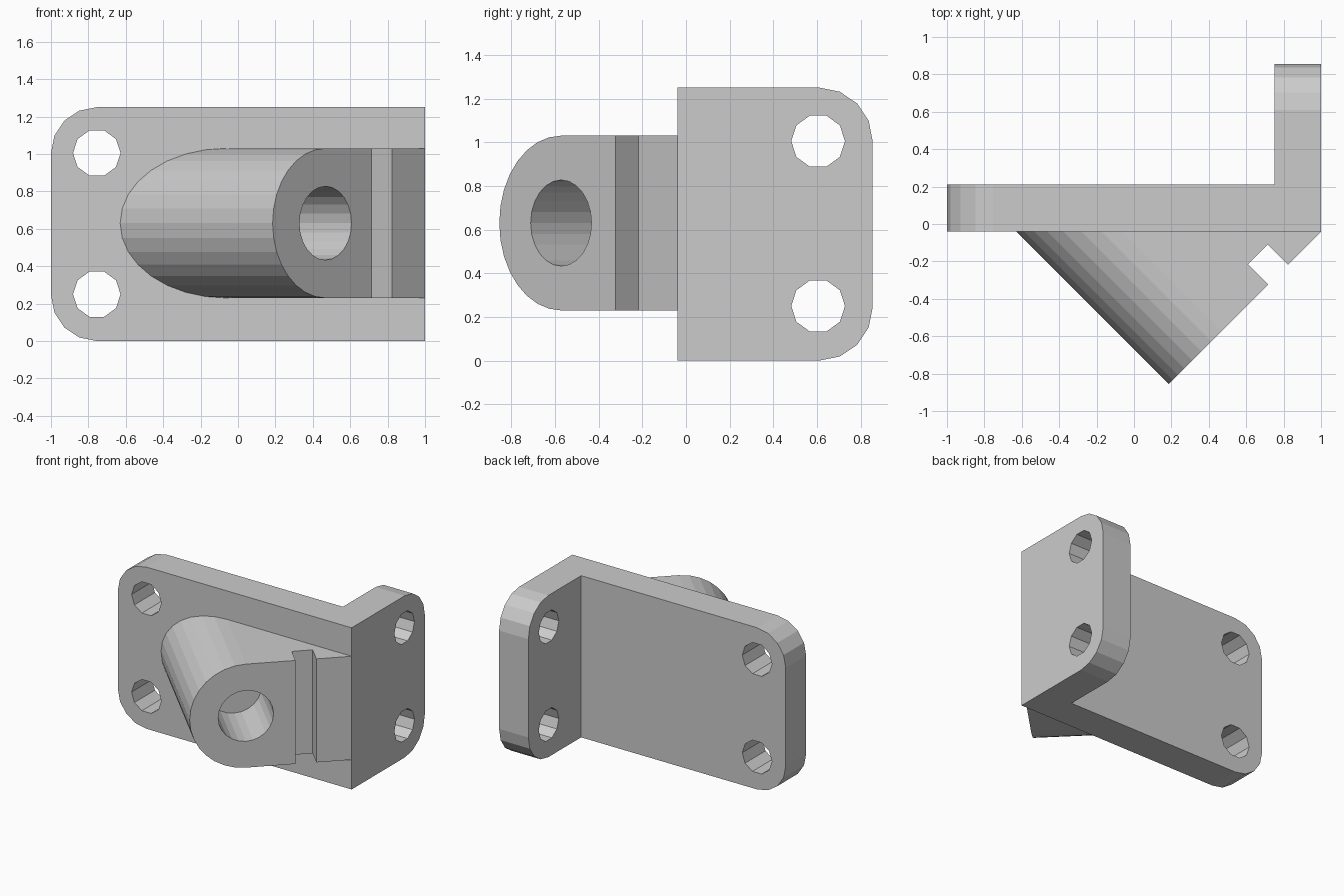
import bpy, bmesh
from math import sin, cos, pi, sqrt
from mathutils import Vector

if "Cube" in bpy.data.objects:
    bpy.data.objects.remove(bpy.data.objects["Cube"])

H = 1.25          # bracket height
TIP = Vector((0.185, -0.855, 0))           # outermost corner of the angled boss
ALONG = Vector((1, 1, 0)).normalized()     # along the boss face
INWARD = Vector((-1, 1, 0)).normalized()   # boss axis, into the plate
BOSS_R, BOSS_Z = 0.4, 0.63


def make_object(name, bm):
    bmesh.ops.recalc_face_normals(bm, faces=bm.faces)
    mesh = bpy.data.meshes.new(name)
    bm.to_mesh(mesh)
    bm.free()
    ob = bpy.data.objects.new(name, mesh)
    bpy.context.collection.objects.link(ob)
    return ob


def loft(front, back):
    """Closed solid between two matching outlines."""
    bm = bmesh.new()
    a = [bm.verts.new(p) for p in front]
    b = [bm.verts.new(p) for p in back]
    bm.faces.new(a)
    bm.faces.new(b[::-1])
    for i in range(len(a)):
        j = (i + 1) % len(a)
        bm.faces.new((a[j], a[i], b[i], b[j]))
    return bm


def prism(outline, z0, z1):
    return loft([(x, y, z0) for x, y in outline], [(x, y, z1) for x, y in outline])


def cylinder(name, start, end, side, radius, sides):
    """Cylinder between two points; 'side' is the horizontal cross direction."""
    ring = [side * radius * cos(2 * pi * i / sides)
            + Vector((0, 0, radius * sin(2 * pi * i / sides))) for i in range(sides)]
    return make_object(name, loft([start + p for p in ring], [end + p for p in ring]))


def cut(target, cutter):
    cutter.hide_render = True
    mod = target.modifiers.new("cut", 'BOOLEAN')
    mod.operation = 'DIFFERENCE'
    mod.solver = 'EXACT'
    mod.object = cutter
    bpy.context.view_layer.objects.active = target
    bpy.ops.object.modifier_apply(modifier=mod.name)
    bpy.data.objects.remove(cutter)


# L-shaped bracket with rounded free corners
bm = prism([(-1, -0.04), (1, -0.04), (1, 0.855), (0.75, 0.855), (0.75, 0.21), (-1, 0.21)], 0, H)


def is_corner(e):
    a, b = (v.co for v in e.verts)
    flat = abs(a.z - b.z) < 1e-4
    return flat and (max(a.x, b.x) < -0.99 or min(a.y, b.y) > 0.85)


bmesh.ops.recalc_face_normals(bm, faces=bm.faces)
bmesh.ops.bevel(bm, geom=[e for e in bm.edges if is_corner(e)], offset=0.245,
                segments=4, profile=0.5, affect='EDGES')
bracket = make_object("bracket_plate", bm)

# Screw holes in both wings
X, Y = Vector((1, 0, 0)), Vector((0, 1, 0))
for z in (0.25, 1.005):
    cut(bracket, cylinder("screw_cutter", Vector((-0.755, -0.3, z)),
                          Vector((-0.755, 0.5, z)), X, 0.127, 10))
    cut(bracket, cylinder("screw_cutter", Vector((0.5, 0.605, z)),
                          Vector((1.3, 0.605, z)), Y, 0.123, 10))

# Angled boss: round-ended outline swept diagonally into the plate
N = 16
outline = [(BOSS_R + BOSS_R * cos(pi / 2 + pi * i / N), BOSS_Z + BOSS_R * sin(pi / 2 + pi * i / N))
           for i in range(N + 1)]
length = 0.815 * sqrt(2)
outline += [(length, BOSS_Z - BOSS_R), (length, BOSS_Z + BOSS_R)]
face = [TIP + ALONG * u + Vector((0, 0, z)) for u, z in outline]
root = [p - INWARD * (p.y * sqrt(2)) for p in face]
boss = make_object("angled_boss", loft(face, root))

# Blind socket in the boss face
centre = TIP + ALONG * BOSS_R + Vector((0, 0, BOSS_Z))
cut(boss, cylinder("socket_cutter", centre - INWARD * 0.2, centre + INWARD * 0.475,
                   ALONG, 0.197, 24))

# Square groove across the boss face
s = 0.1
groove = [(0.715 + s, -0.32 - s), (0.61, -0.215), (0.715, -0.11), (0.82 + s, -0.215 - s)]
cut(boss, make_object("groove_cutter", prism(groove, -0.1, 1.4)))
